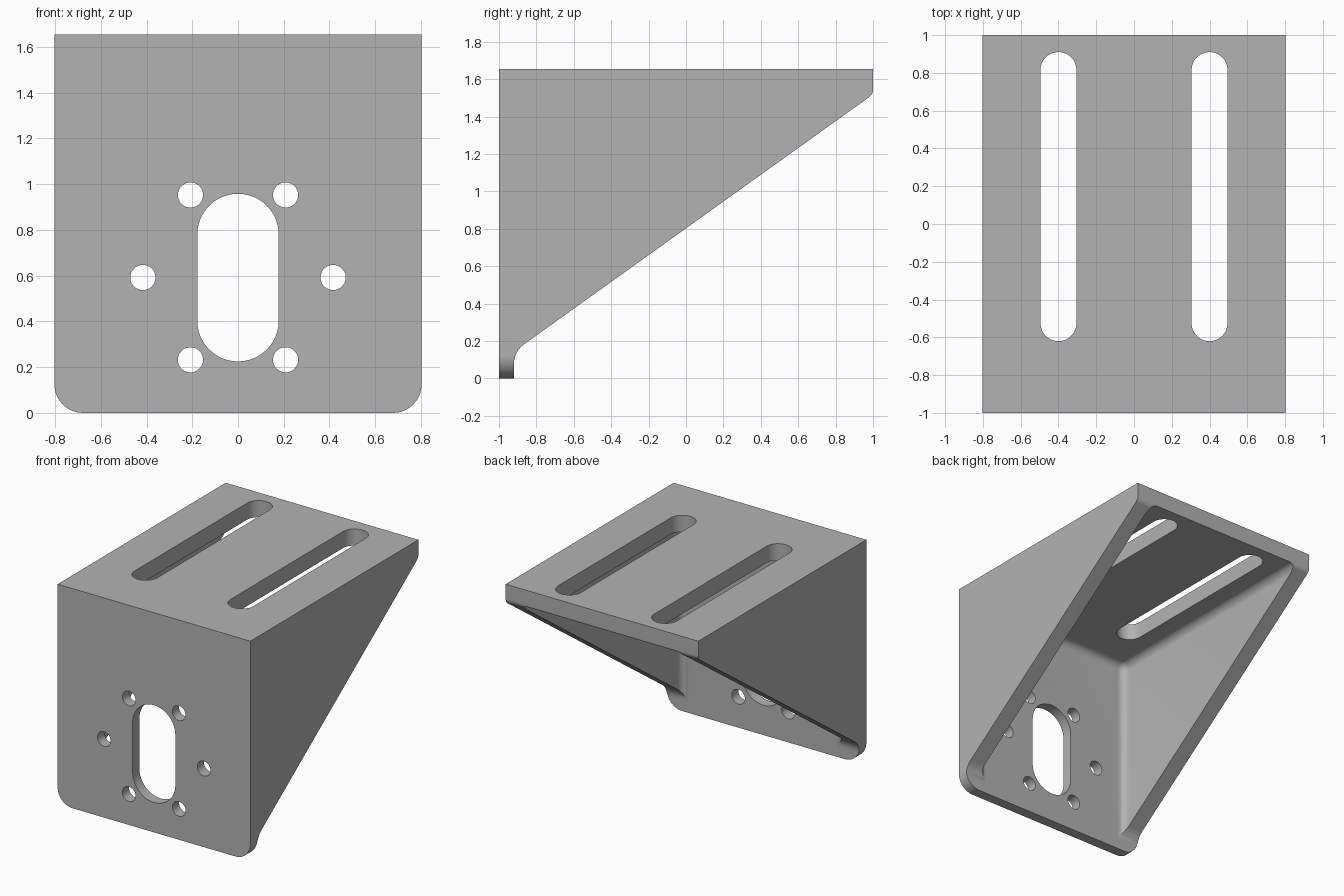
import bpy
import bmesh
from math import cos, sin, pi
from mathutils import Vector

cube = bpy.data.objects.get("Cube")
if cube:
    bpy.data.objects.remove(cube, do_unlink=True)

grey = bpy.data.materials.new("plain grey")
grey.use_nodes = True
grey.diffuse_color = (0.45, 0.45, 0.45, 1)
grey.node_tree.nodes["Principled BSDF"].inputs["Base Color"].default_value = (0.45, 0.45, 0.45, 1)

# Maps a flat profile point plus a depth to space, per extrusion axis
AXES = {
    "x": lambda u, v, d: (d, u, v),
    "y": lambda u, v, d: (u, d, v),
    "z": lambda u, v, d: (u, v, d),
}


def add_object(name, bm):
    bmesh.ops.recalc_face_normals(bm, faces=bm.faces)
    mesh = bpy.data.meshes.new(name)
    bm.to_mesh(mesh)
    bm.free()
    mesh.materials.append(grey)
    obj = bpy.data.objects.new(name, mesh)
    bpy.context.collection.objects.link(obj)
    return obj


def prism(name, profile, axis, low, high):
    bm = bmesh.new()
    place = AXES[axis]
    face = bm.faces.new([bm.verts.new(place(u, v, low)) for u, v in profile])
    moved = bmesh.ops.extrude_face_region(bm, geom=[face])["geom"]
    shift = Vector(place(0, 0, high - low))
    bmesh.ops.translate(bm, vec=shift, verts=[g for g in moved if isinstance(g, bmesh.types.BMVert)])
    return add_object(name, bm)


def rounded(corners, steps=12):
    """Round each (u, v, radius) corner with a tangent arc."""
    out = []
    for i, (u, v, radius) in enumerate(corners):
        here = Vector((u, v))
        if not radius:
            out.append(here)
            continue
        a = (Vector(corners[i - 1][:2]) - here).normalized()
        b = (Vector(corners[(i + 1) % len(corners)][:2]) - here).normalized()
        half = a.angle(b) / 2
        center = here + (a + b).normalized() * radius / sin(half)
        reach = radius * cos(half) / sin(half)
        start, end = here + a * reach - center, here + b * reach - center
        sweep = pi - 2 * half
        for k in range(steps + 1):
            t = k / steps
            out.append(center + (start * sin((1 - t) * sweep) + end * sin(t * sweep)) / sin(sweep))
    return out


def slot(u, low, high, radius, steps=24):
    """Outline of a slot with round ends; a circle when low equals high."""
    pts = []
    for v, first in ((high, 0), (low, pi)):
        for k in range(steps + (low != high)):
            a = first + pi * k / steps
            pts.append((u + radius * cos(a), v + radius * sin(a)))
    return pts


def boolean(target, tool, operation="DIFFERENCE"):
    tool.hide_render = True
    mod = target.modifiers.new(tool.name, "BOOLEAN")
    mod.operation = operation
    mod.solver = "EXACT"
    mod.object = tool
    bpy.context.view_layer.objects.active = target
    bpy.ops.object.modifier_apply(modifier=mod.name)
    bpy.data.objects.remove(tool, do_unlink=True)


HALF, TOP, WALL, PLATE = 0.803, 1.655, 0.125, 0.08

# Solid wedge from the side profile
side = rounded([(-1, 0, 0), (PLATE - 1, 0, 0), (PLATE - 1, 0.144, 0.13),
                (1, 1.519, 0.05), (1, TOP, 0), (-1, TOP, 0)])
bracket = prism("mounting_bracket", side, "x", -HALF, HALF)

# Rounded lower corners of the front plate
outline = rounded([(-HALF, 0, 0.125), (HALF, 0, 0.125), (HALF, 2, 0), (-HALF, 2, 0)])
boolean(bracket, prism("corner_trim", outline, "y", -1.2, 1.2), "INTERSECT")

# Hollow between the side walls, with filleted inner edges
bm = bmesh.new()
bmesh.ops.create_cube(bm, size=1)
low = Vector((WALL - HALF, PLATE - 1, -0.5))
high = Vector((HALF - WALL, 1.5, TOP - WALL))
for vert in bm.verts:
    vert.co = [low[i] if vert.co[i] < 0 else high[i] for i in range(3)]
bmesh.ops.bevel(bm, geom=bm.edges[:], offset=0.06, segments=8, profile=0.5, affect="EDGES")
boolean(bracket, add_object("hollow", bm))

# Long adjustment slots through the top
for x in (-0.4, 0.4):
    boolean(bracket, prism("top_slot", slot(x, -0.525, 0.815, 0.095), "z", 1.3, 1.8))

# Central opening and bolt holes through the front plate
boolean(bracket, prism("front_opening", slot(0, 0.403, 0.78, 0.178), "y", -1.1, -0.8))
for x, z in ((0.208, 0.953), (0.416, 0.592), (0.208, 0.232)):
    for s in (-1, 1):
        boolean(bracket, prism("bolt_hole", slot(s * x, z, z, 0.055), "y", -1.1, -0.8))

# Smooth fillets, sharp edges kept
bpy.ops.object.select_all(action="DESELECT")
bracket.select_set(True)
bpy.context.view_layer.objects.active = bracket
bpy.ops.object.shade_smooth_by_angle(angle=pi / 6)
